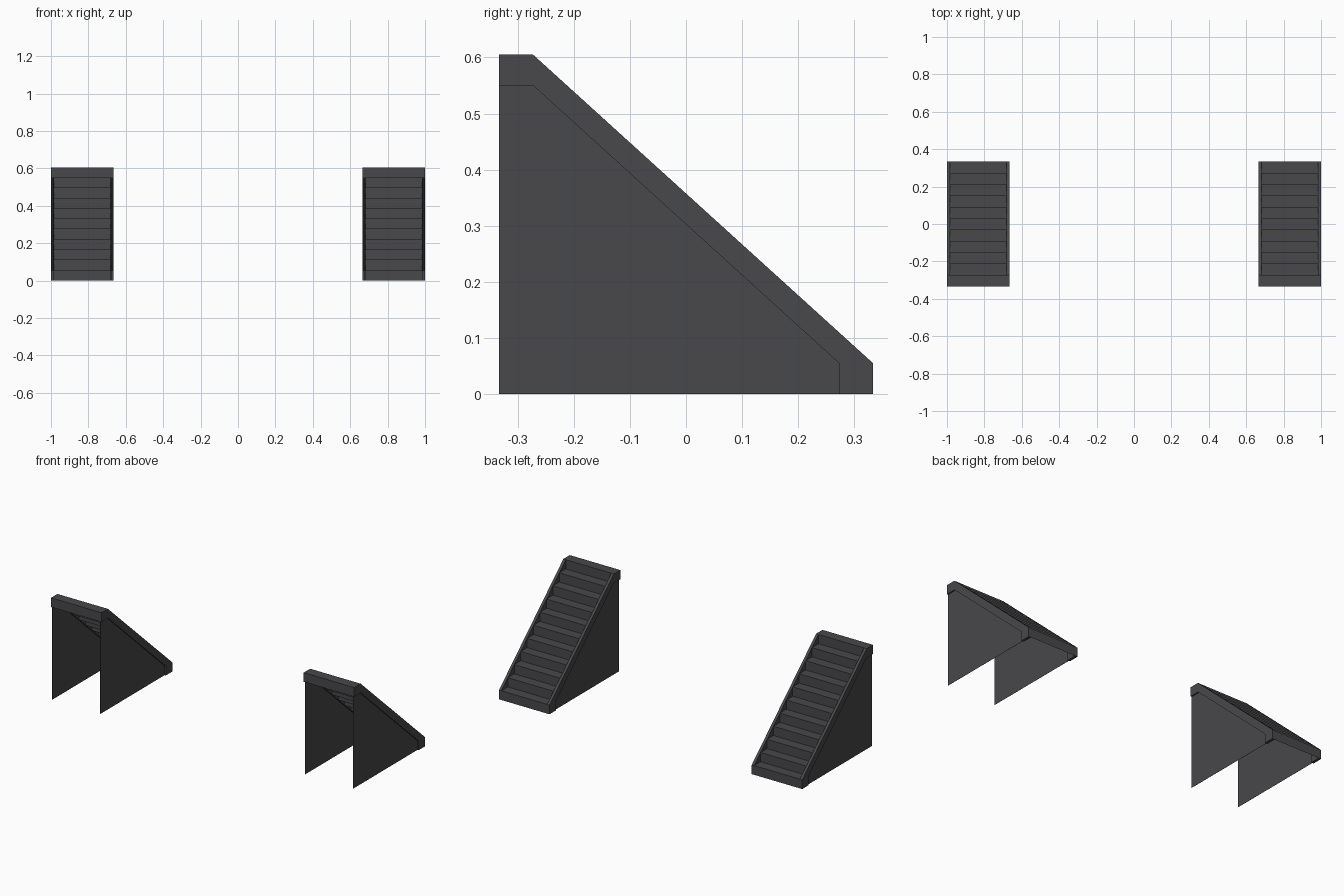
import bpy

if "Cube" in bpy.data.objects:
    bpy.data.objects.remove(bpy.data.objects["Cube"])

# Dimensions
N = 11                      # steps per stair
D = 0.6667 / N              # tread depth
H = 0.605 / N               # riser height
Y0, Y1 = -0.33333, 0.33333
TOP = N * H
X_IN, X_OUT = 0.6667, 1.0
T = 0.016                   # stringer thickness

mat = bpy.data.materials.new("dark_grey")
mat.diffuse_color = (0.065, 0.063, 0.068, 1)
mat.use_nodes = True
mat.node_tree.nodes["Principled BSDF"].inputs["Base Color"].default_value = mat.diffuse_color


def add(name, verts, faces):
    me = bpy.data.meshes.new(name)
    me.from_pydata(verts, [], faces)
    me.materials.append(mat)
    ob = bpy.data.objects.new(name, me)
    bpy.context.collection.objects.link(ob)
    return ob


def prism(name, prof, xa, xb):
    """Closed y-z profile (counter-clockwise seen from +x) extruded along x."""
    n = len(prof)
    v = [(xa, y, z) for y, z in prof] + [(xb, y, z) for y, z in prof]
    f = [tuple(reversed(range(n))), tuple(range(n, 2 * n))]
    f += [(i, (i + 1) % n, n + (i + 1) % n, n + i) for i in range(n)]
    return add(name, v, f)


def ribbon(name, path, xa, xb):
    """Open y-z path swept along x as a sheet."""
    v = [(x, y, z) for y, z in path for x in (xa, xb)]
    f = [(2 * i, 2 * i + 1, 2 * i + 3, 2 * i + 2) for i in range(len(path) - 1)]
    return add(name, v, f)


# Sloping side beam outline and the panel outline beneath it
stringer = [(Y1 - D, 0), (Y1, 0), (Y1, H), (Y0 + D, TOP),
            (Y0, TOP), (Y0, TOP - H), (Y0 + D, TOP - H), (Y1 - D, H)]
panel = [(Y0, 0), (Y1 - D, 0), (Y1 - D, H), (Y0 + D, TOP - H), (Y0, TOP - H)]

# Folded tread and riser sheet, from the top front lip down to the ground
steps = [(Y0, TOP - H)]
for i in range(N):
    z = TOP - i * H
    steps += [(Y0 + i * D, z), (Y0 + (i + 1) * D, z)]
steps.append((Y1, 0))

for side, x0 in (("left", -X_OUT), ("right", X_IN)):
    x1 = x0 + X_OUT - X_IN
    ribbon(side + "_steps", steps, x0 + T, x1 - T)
    for tag, xa in (("outer" if x0 < 0 else "inner", x0),
                    ("inner" if x0 < 0 else "outer", x1 - T)):
        prism(f"{side}_{tag}_stringer", stringer, xa, xa + T)
        xm = xa + T / 2
        prism(f"{side}_{tag}_panel", panel, xm - 0.0005, xm + 0.0005)
